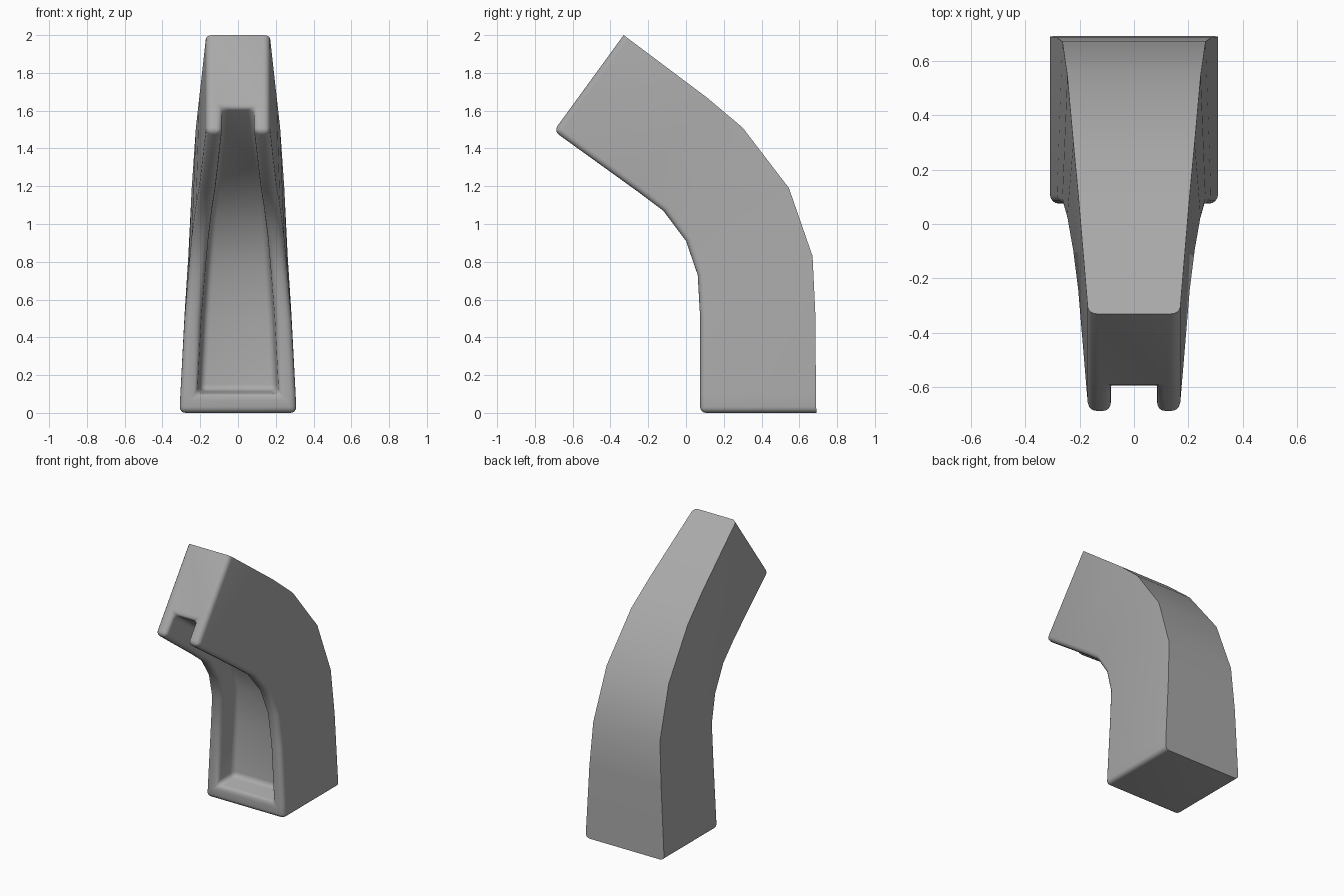
import bpy, bmesh, math
from mathutils import Vector

cube = bpy.data.objects.get("Cube")
if cube:
    bpy.data.objects.remove(cube, do_unlink=True)

# One plain grey
grey = bpy.data.materials.new("plain_grey")
grey.use_nodes = True
colour = (0.4, 0.4, 0.4, 1)
grey.diffuse_color = colour
grey.node_tree.nodes["Principled BSDF"].inputs["Base Color"].default_value = colour

# Stations along the bent arm: inner (y, z), outer (y, z), half width
stations = [
    ((0.075, 0.0), (0.69, 0.0), 0.31),
    ((0.075, 0.10), (0.688, 0.10), 0.305),
    ((0.075, 0.50), (0.685, 0.52), 0.283),
    ((0.062, 0.73), (0.67, 0.83), 0.263),
    ((0.0, 0.91), (0.545, 1.19), 0.245),
    ((-0.12, 1.07), (0.30, 1.51), 0.223),
    ((-0.26, 1.175), (0.11, 1.67), 0.205),
    ((-0.70, 1.492), (-0.33, 2.0), 0.168),
]
RIM, DEPTH, ROUND = 0.085, 0.16, 0.032

bm = bmesh.new()


def pair(w, y, z):
    """Right and left vertices at the same height."""
    return bm.verts.new((-w, y, z)), bm.verts.new((w, y, z))


rings = []
for i, (inner, outer, w) in enumerate(stations):
    a, b = Vector(inner), Vector(outer)
    ring = {"in": pair(w, *a), "out": pair(w, *b)}
    if i > 0:
        t = i / (len(stations) - 1)
        floor = a + (b - a).normalized() * DEPTH
        if i == 1:
            floor.y += 0.02
        ring["lip"] = pair(w - RIM, *a)
        ring["floor"] = pair(w - RIM - 0.025 * (1 - t), *floor)
    rings.append(ring)

# Side walls, back, rims and groove
for i, (p, q) in enumerate(zip(rings, rings[1:])):
    bm.faces.new((*p["out"], *reversed(q["out"])))
    for s in (0, 1):
        bm.faces.new((p["in"][s], q["in"][s], q["out"][s], p["out"][s]))
        if i > 0:
            bm.faces.new((p["in"][s], p["lip"][s], q["lip"][s], q["in"][s]))
            bm.faces.new((p["lip"][s], p["floor"][s], q["floor"][s], q["lip"][s]))
    if i > 0:
        bm.faces.new((*p["floor"], *reversed(q["floor"])))

# Foot: underside, front sill and lower end of the groove
foot, sill, tip = rings[0], rings[1], rings[-1]
bm.faces.new((*foot["in"], *reversed(foot["out"])))
bm.faces.new((*foot["in"], sill["in"][1], sill["lip"][1], sill["lip"][0], sill["in"][0]))
bm.faces.new((*sill["lip"], *reversed(sill["floor"])))

# Notched tip face
bm.faces.new((tip["out"][0], tip["in"][0], tip["lip"][0], tip["floor"][0],
              tip["floor"][1], tip["lip"][1], tip["in"][1], tip["out"][1]))
bmesh.ops.recalc_face_normals(bm, faces=bm.faces)

# Round every hard edge except those around the back
back = {v for r in rings for v in r["out"]}
hard = [e for e in bm.edges
        if e.calc_face_angle(0) > math.radians(50) and not back.issuperset(e.verts)]
bmesh.ops.bevel(bm, geom=hard, offset=ROUND, offset_type='OFFSET', segments=4,
                profile=0.5, affect='EDGES', clamp_overlap=True)

mesh = bpy.data.meshes.new("curved_arm")
bm.to_mesh(mesh)
bm.free()
mesh.materials.append(grey)
arm = bpy.data.objects.new("curved_arm", mesh)
bpy.context.collection.objects.link(arm)
bpy.ops.object.select_all(action='DESELECT')
arm.select_set(True)
bpy.context.view_layer.objects.active = arm
bpy.ops.object.shade_smooth_by_angle(angle=math.radians(35))
